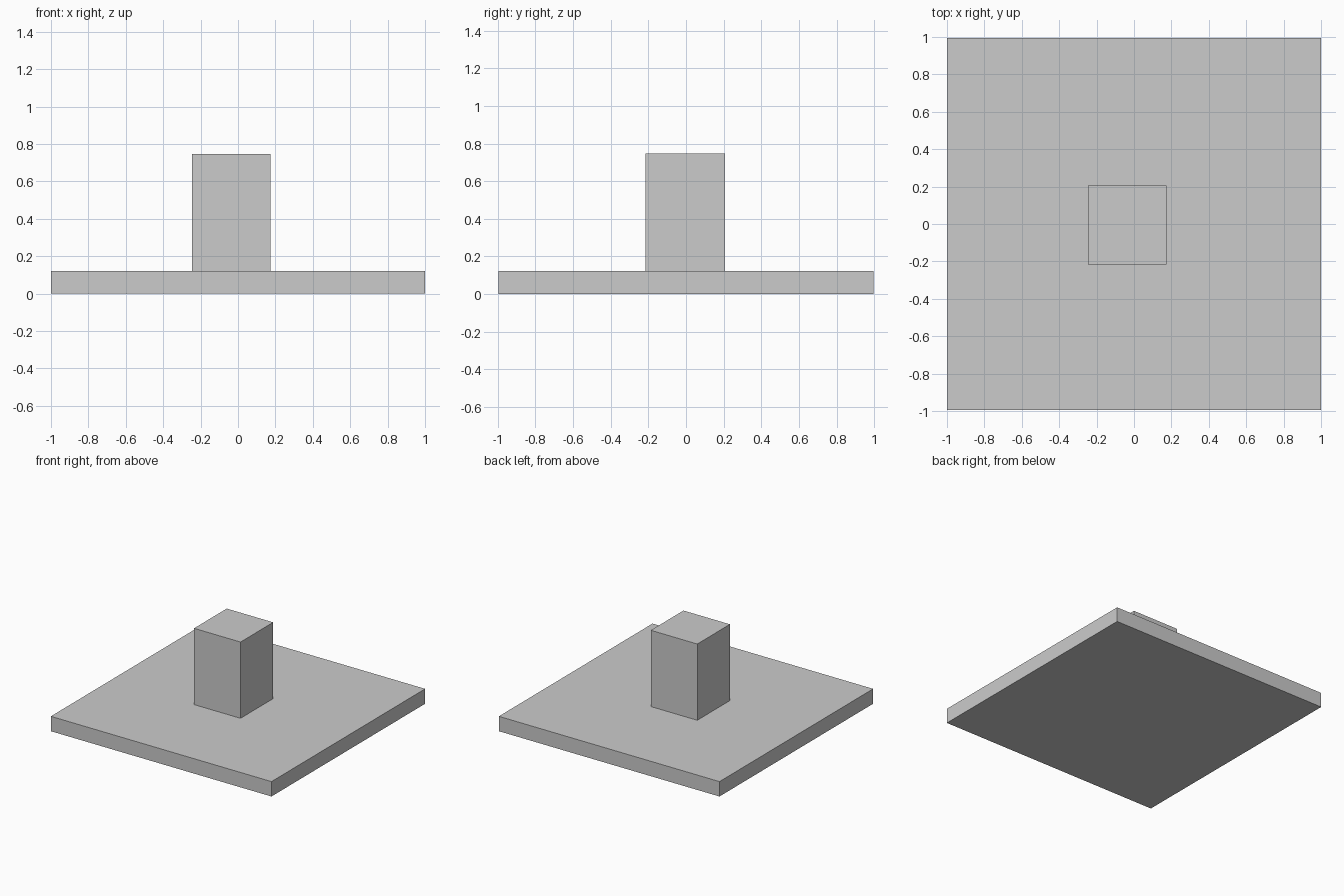
import bpy

if "Cube" in bpy.data.objects:
    bpy.data.objects.remove(bpy.data.objects["Cube"])


def box(name, x, y, z):
    """Add a box spanning the given (min, max) ranges."""
    spans = (x, y, z)
    bpy.ops.mesh.primitive_cube_add(size=1, location=[(a + b) / 2 for a, b in spans])
    obj = bpy.context.object
    obj.name = name
    obj.scale = [b - a for a, b in spans]
    bpy.ops.object.transform_apply(location=False, rotation=False, scale=True)
    return obj


BASE_TOP = 0.122

# Wide flat slab
box("base_plate", (-1.0, 1.0), (-0.995, 0.995), (0.0, BASE_TOP))

# Upright block standing slightly left of centre
box("upright_block", (-0.247, 0.174), (-0.216, 0.207), (BASE_TOP, 0.747))
